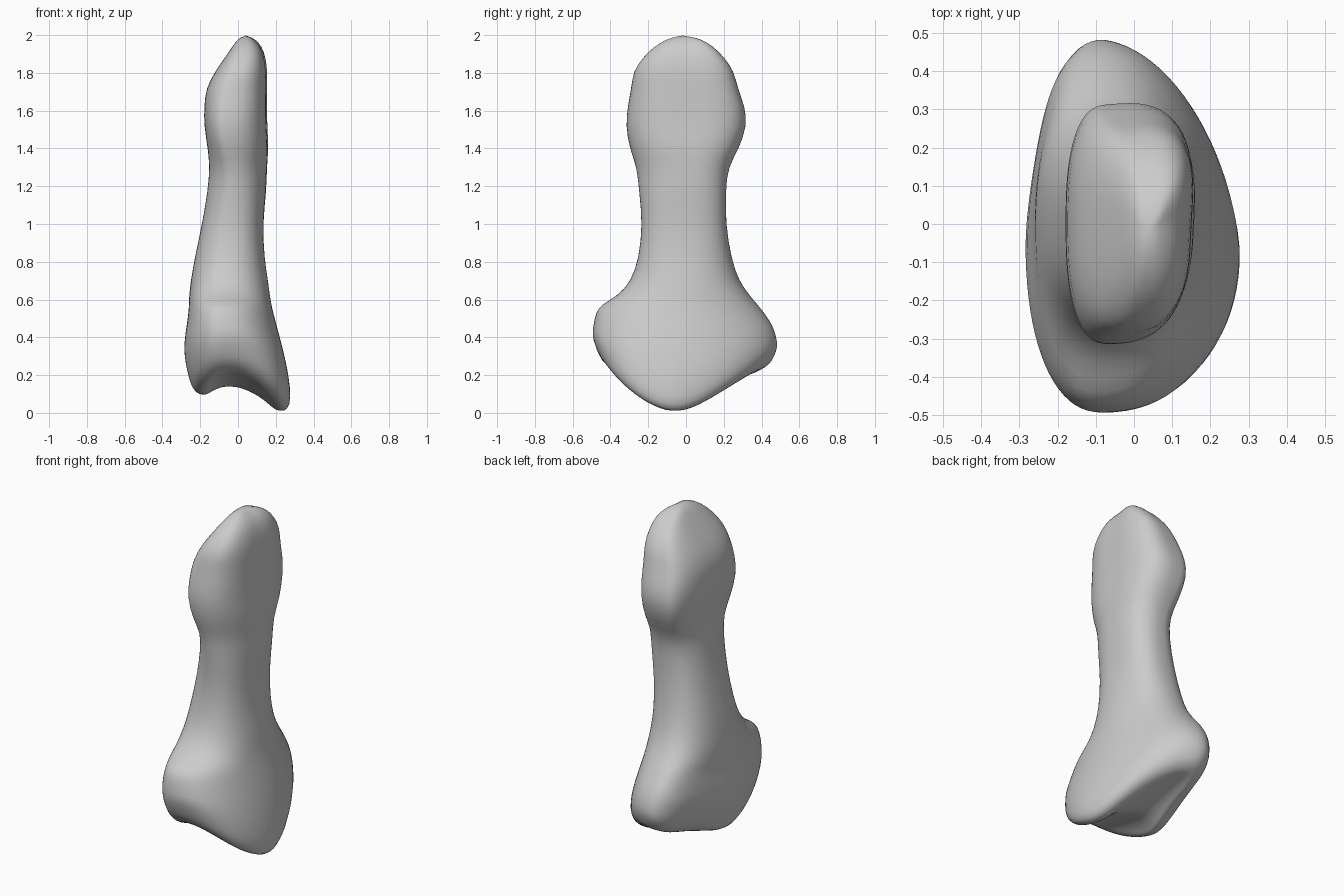
import bpy
import bmesh
from math import cos, sin, pi, sqrt, exp, copysign

cube = bpy.data.objects.get("Cube")
if cube:
    bpy.data.objects.remove(cube, do_unlink=True)

SIDES = 40

# Cross-sections in hundredths: height, x low, x high, y low, y high, ridge x
SECTIONS = [
    (0, -18, 21, -38, 40, -5),
    (4, -21, 25, -43, 45, -6),
    (10, -24, 28, -46, 47, -7),
    (18, -26, 28, -48, 49, -8),
    (28, -28, 26, -50, 48, -8),
    (38, -29, 23, -49, 46, -9),
    (48, -27, 20, -48, 42, -10),
    (56, -26, 18, -45, 38, -10),
    (62, -26, 17, -36, 34, -9),
    (70, -25, 16, -29, 28, -7),
    (82, -23, 14, -25, 24, -5),
    (100, -19, 13, -23, 21, -3),
    (118, -16, 15, -25, 21, -2),
    (130, -15, 15, -26, 22, -3),
    (140, -16, 16, -30, 28, -6),
    (152, -18, 15, -32, 32, -7),
    (162, -18, 15, -31, 31, -6),
    (172, -17, 15, -29, 27, -4),
    (181, -12, 15, -28, 25, -1),
    (188, -7, 14, -23, 20, 1),
    (194, -3, 12, -17, 14, 3),
    (198, 0, 8, -10, 7, 4),
]


def joint_height(x, y):
    """Saddle-shaped joint surface under the base: hollow across, arched along."""
    d = x + 0.05
    hollow = 0.14 - (2.1 if d > 0 else 3.6) * d * d
    return hollow + 0.25 * (sqrt(y * y + 0.0025) - 0.05)


def power(value, exponent):
    return copysign(abs(value) ** exponent, value)


def section(row):
    """Four joined quarter curves, square at the head and lean at the neck."""
    z, x0, x1, y0, y1, cx = (v / 100 for v in row)
    low = max(0.0, 1 - z / 0.6)
    cy = -0.08 * low
    neck = exp(-((z - 1.27) / 0.15) ** 2)
    exponent = 2 / (2.15 + 0.45 * min(1, z / 1.4) - 0.55 * neck)
    corner = min(0.03, 0.08 * (z - 0.9))
    points = []
    for i in range(SIDES):
        a = 2 * pi * i / SIDES
        u, v = power(cos(a), exponent), power(sin(a), exponent)
        x = cx + u * (x1 - cx if u > 0 else cx - x0)
        y = cy + v * (y1 - cy if v > 0 else cy - y0)
        # One back corner is lean at the base and full at the head
        if u > 0 and v > 0:
            x += corner * u * v
            y += corner * u * v
        # Slight waist on the hollow side of the base
        if u < 0 < v:
            x += 0.12 * low * u ** 4 * v
        points.append((x, y, z + low * joint_height(x, y)))
    return points


def bridge(bm, lower, upper):
    for i in range(SIDES):
        j = (i + 1) % SIDES
        bm.faces.new((lower[i], lower[j], upper[j], upper[i]))


def cap(bm, ring, centre, upward):
    tip = bm.verts.new(centre)
    for i in range(SIDES):
        a, b = ring[i], ring[(i + 1) % SIDES]
        bm.faces.new((a, b, tip) if upward else (b, a, tip))


bm = bmesh.new()

# Joint surface: shrinking copies of the rim laid on the saddle
rim = section(SECTIONS[0])
rings = []
for scale in (0.15, 0.35, 0.55, 0.75, 0.9):
    flat = [(x * scale, y * scale) for x, y, z in rim]
    rings.append([(x, y, joint_height(x, y)) for x, y in flat])

# Base, shaft and head
rings += [section(row) for row in SECTIONS]
loops = [[bm.verts.new(p) for p in ring] for ring in rings]
for lower, upper in zip(loops, loops[1:]):
    bridge(bm, lower, upper)
cap(bm, loops[0], (0, 0, joint_height(0, 0)), False)
cap(bm, loops[-1], (0.04, -0.02, 2.0), True)
bmesh.ops.recalc_face_normals(bm, faces=bm.faces)

mesh = bpy.data.meshes.new("bone")
bm.to_mesh(mesh)
bm.free()
bone = bpy.data.objects.new("bone", mesh)
bpy.context.collection.objects.link(bone)

# Plain grey
grey = bpy.data.materials.new("grey")
grey.use_nodes = True
colour = (0.6, 0.6, 0.6, 1)
grey.diffuse_color = colour
grey.node_tree.nodes["Principled BSDF"].inputs["Base Color"].default_value = colour
mesh.materials.append(grey)

# Soft surface
smooth = bone.modifiers.new("smooth", "SUBSURF")
smooth.levels = smooth.render_levels = 1
for face in mesh.polygons:
    face.use_smooth = True
